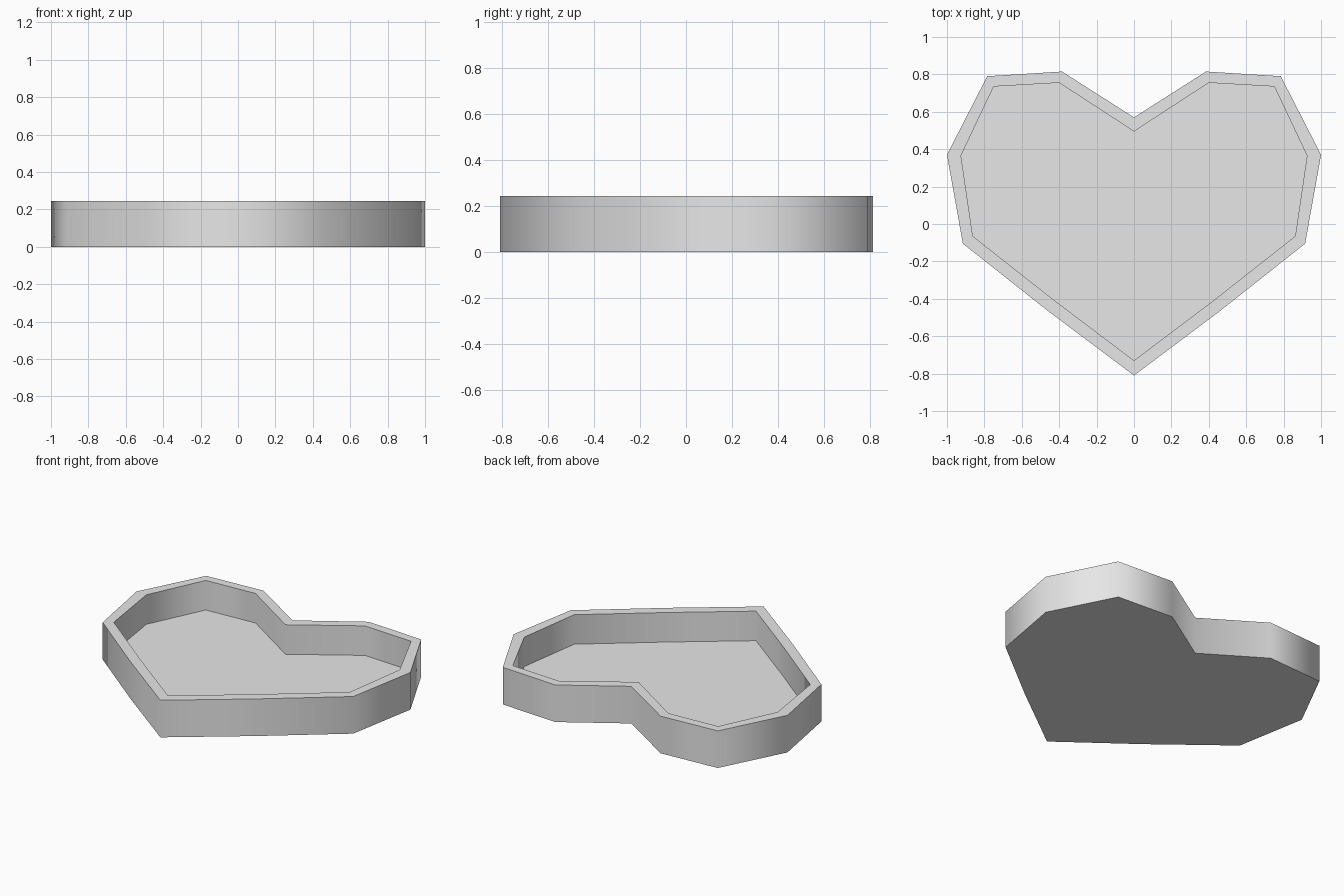
import bpy
import bmesh
import math

cube = bpy.data.objects.get("Cube")
if cube:
    bpy.data.objects.remove(cube, do_unlink=True)

HEIGHT = 0.245
FLOOR = 0.05

# Half outlines from the notch round to the tip
OUTER = [(0, 0.57), (0.385, 0.815), (0.785, 0.79), (1, 0.37),
         (0.915, -0.105), (0.46, -0.465), (0, -0.81)]
INNER = [(0, 0.495), (0.4, 0.755), (0.75, 0.735), (0.925, 0.365),
         (0.862, -0.065), (0.43, -0.405), (0, -0.73)]


def mirrored(half):
    """Close a half outline, counter-clockwise seen from above."""
    return [(-x, y) for x, y in half] + [p for p in reversed(half[1:-1])]


def ring(bm, outline, z):
    return [bm.verts.new((x, y, z)) for x, y in outline]


def bridge(bm, lower, upper):
    n = len(lower)
    for i in range(n):
        j = (i + 1) % n
        bm.faces.new((lower[i], lower[j], upper[j], upper[i]))


# Heart tray: base, outer wall, rim, inner wall and floor
bm = bmesh.new()
outer, inner = mirrored(OUTER), mirrored(INNER)
rings = [ring(bm, outer, 0), ring(bm, outer, HEIGHT),
         ring(bm, inner, HEIGHT), ring(bm, inner, FLOOR)]
for lower, upper in zip(rings, rings[1:]):
    bridge(bm, lower, upper)
bm.faces.new(list(reversed(rings[0])))
bm.faces.new(rings[-1])
bmesh.ops.recalc_face_normals(bm, faces=bm.faces)
mesh = bpy.data.meshes.new("heart_tray")
bm.to_mesh(mesh)
bm.free()
tray = bpy.data.objects.new("heart_tray", mesh)
bpy.context.collection.objects.link(tray)

# Plain grey
grey = bpy.data.materials.new("light_grey")
grey.use_nodes = True
colour = (0.8, 0.8, 0.8, 1)
grey.diffuse_color = colour
grey.node_tree.nodes["Principled BSDF"].inputs["Base Color"].default_value = colour
mesh.materials.append(grey)

# Smooth walls with crisp rim and base edges
bpy.ops.object.select_all(action='DESELECT')
tray.select_set(True)
bpy.context.view_layer.objects.active = tray
bpy.ops.object.shade_smooth_by_angle(angle=math.radians(80))
